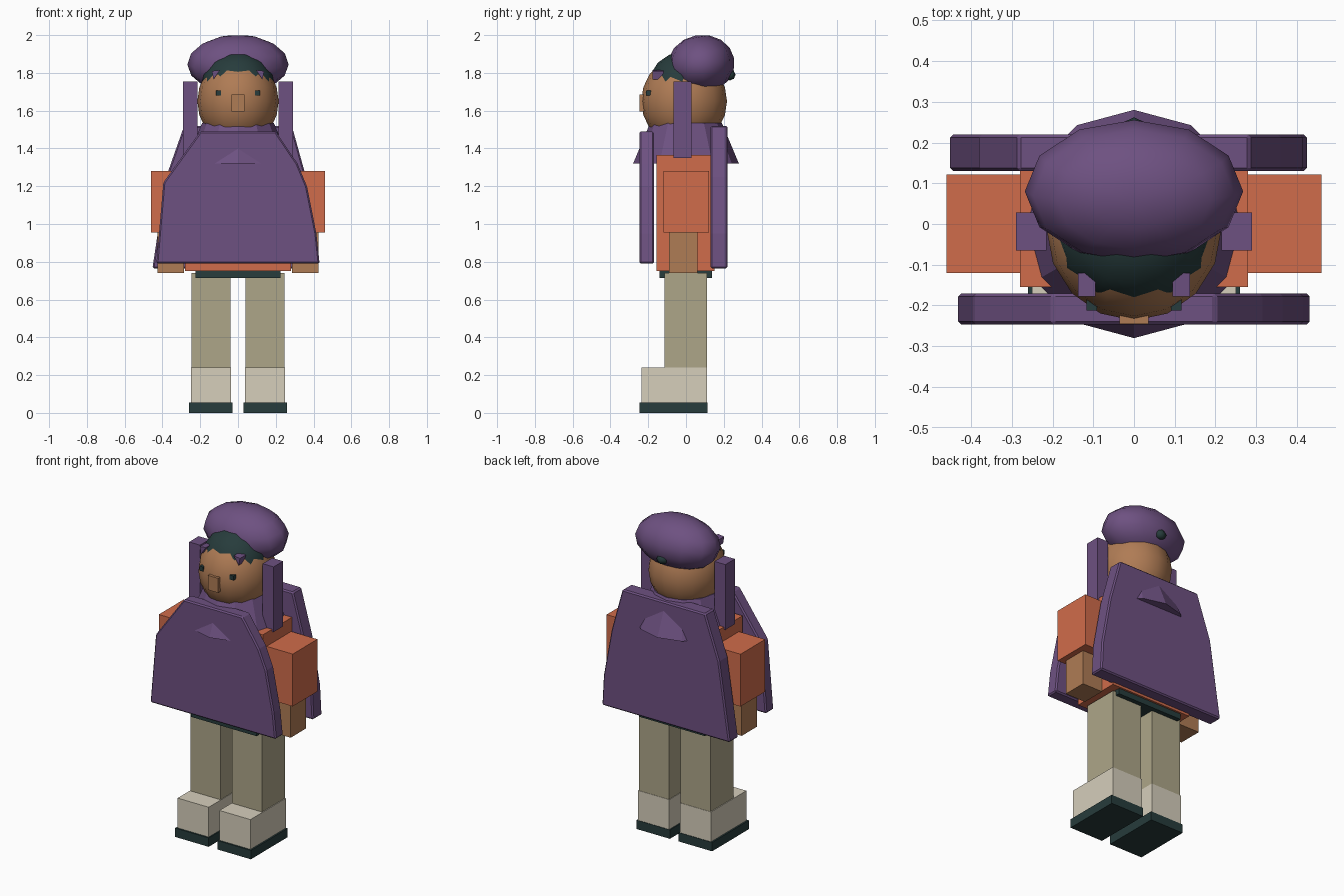
import bpy, bmesh, math
from mathutils import Matrix

if "Cube" in bpy.data.objects:
    bpy.data.objects.remove(bpy.data.objects["Cube"])


def mat(name, r, g, b):
    m = bpy.data.materials.new(name)
    m.diffuse_color = (r, g, b, 1)
    m.use_nodes = True
    m.node_tree.nodes["Principled BSDF"].inputs["Base Color"].default_value = m.diffuse_color
    return m


PURPLE = mat("purple", 0.155, 0.082, 0.22)
ORANGE = mat("orange", 0.63, 0.15, 0.07)
SKIN = mat("skin", 0.43, 0.2, 0.09)
TAN = mat("tan", 0.42, 0.38, 0.25)
CREAM = mat("cream", 0.67, 0.62, 0.5)
DARK = mat("dark_green", 0.02, 0.045, 0.045)


def finish(name, bm, material, smooth=False):
    bmesh.ops.recalc_face_normals(bm, faces=bm.faces)
    for f in bm.faces:
        f.smooth = smooth
    me = bpy.data.meshes.new(name)
    bm.to_mesh(me)
    bm.free()
    me.materials.append(material)
    ob = bpy.data.objects.new(name, me)
    bpy.context.collection.objects.link(ob)
    return ob


def box(name, x, y, z, material):
    bm = bmesh.new()
    bmesh.ops.create_cube(bm, size=1)
    for v in bm.verts:
        for i, (lo, hi) in enumerate((x, y, z)):
            v.co[i] = hi if v.co[i] > 0 else lo
    return finish(name, bm, material)


def pair(name, x, y, z, material):
    box("right_" + name, x, y, z, material)
    box("left_" + name, (-x[1], -x[0]), y, z, material)


def ball(name, centre, radii, material, seg=16, rings=10, tilt=0):
    bm = bmesh.new()
    bmesh.ops.create_uvsphere(bm, u_segments=seg, v_segments=rings, radius=1)
    bm.transform(Matrix.Translation(centre) @ Matrix.Rotation(math.radians(tilt), 4, 'X')
                 @ Matrix.Diagonal((*radii, 1)))
    return finish(name, bm, material, True)


def panel(name, profile, y0, y1, material, bevel=0.0):
    bm = bmesh.new()
    face = bm.faces.new([bm.verts.new((x, y0, z)) for x, z in profile])
    ext = bmesh.ops.extrude_face_region(bm, geom=[face])
    for v in ext["geom"]:
        if isinstance(v, bmesh.types.BMVert):
            v.co.y = y1
    ob = finish(name, bm, material)
    if bevel:
        mod = ob.modifiers.new("bevel", 'BEVEL')
        mod.width = bevel
        mod.segments = 1
    return ob


# legs and footwear
pair("sole", (0.03, 0.26), (-0.245, 0.115), (0, 0.055), DARK)
pair("boot", (0.037, 0.25), (-0.235, 0.112), (0.055, 0.24), CREAM)
pair("leg", (0.04, 0.245), (-0.115, 0.11), (0.24, 0.74), TAN)

# body and arms
box("belt", (-0.225, 0.225), (-0.14, 0.138), (0.715, 0.76), DARK)
box("torso", (-0.28, 0.28), (-0.155, 0.15), (0.75, 1.365), ORANGE)
pair("sleeve", (0.275, 0.46), (-0.12, 0.122), (0.955, 1.28), ORANGE)
pair("hand", (0.285, 0.425), (-0.09, 0.06), (0.74, 0.96), SKIN)

# poncho: front and back panels, side straps, flared collar
panel("front_panel", [(-0.432, 0.79), (0.432, 0.79), (0.415, 0.95), (0.365, 1.2), (0.315, 1.32),
                      (0.2, 1.49), (-0.2, 1.49), (-0.395, 1.22)], -0.247, -0.17, PURPLE, 0.008)
panel("back_panel", [(-0.453, 0.765), (0.425, 0.765), (0.415, 0.95), (0.36, 1.25), (0.285, 1.52),
                     (-0.285, 1.52), (-0.38, 1.25)], 0.13, 0.22, PURPLE, 0.008)
pair("strap", (0.215, 0.29), (-0.065, 0.028), (1.35, 1.755), PURPLE)
bm = bmesh.new()
bmesh.ops.create_cone(bm, cap_ends=True, segments=12, radius1=0.28, radius2=0.19, depth=0.215,
                      matrix=Matrix.Translation((0, 0, 1.4275)))
finish("collar", bm, PURPLE)

# head and face
ball("head", (0, -0.01, 1.65), (0.215, 0.227, 0.24), SKIN)
box("nose", (-0.035, 0.035), (-0.246, -0.2), (1.595, 1.685), SKIN)
pair("eye", (0.091, 0.117), (-0.212, -0.175), (1.68, 1.708), DARK)
for s, side in ((1, "right"), (-1, "left")):
    panel(side + "_brow", [(s * 0.095, 1.815), (s * 0.138, 1.81), (s * 0.13, 1.765)],
          -0.178, -0.12, PURPLE)

# hair and cap
ball("hair", (0, -0.02, 1.72), (0.196, 0.182, 0.19), DARK, 12, 8)
ball("cap", (0, 0.08, 1.845), (0.268, 0.178, 0.156), PURPLE, 12, 8, 10)
ball("cap_tag", (0, 0.232, 1.79), (0.036, 0.03, 0.03), DARK, 6, 4)
